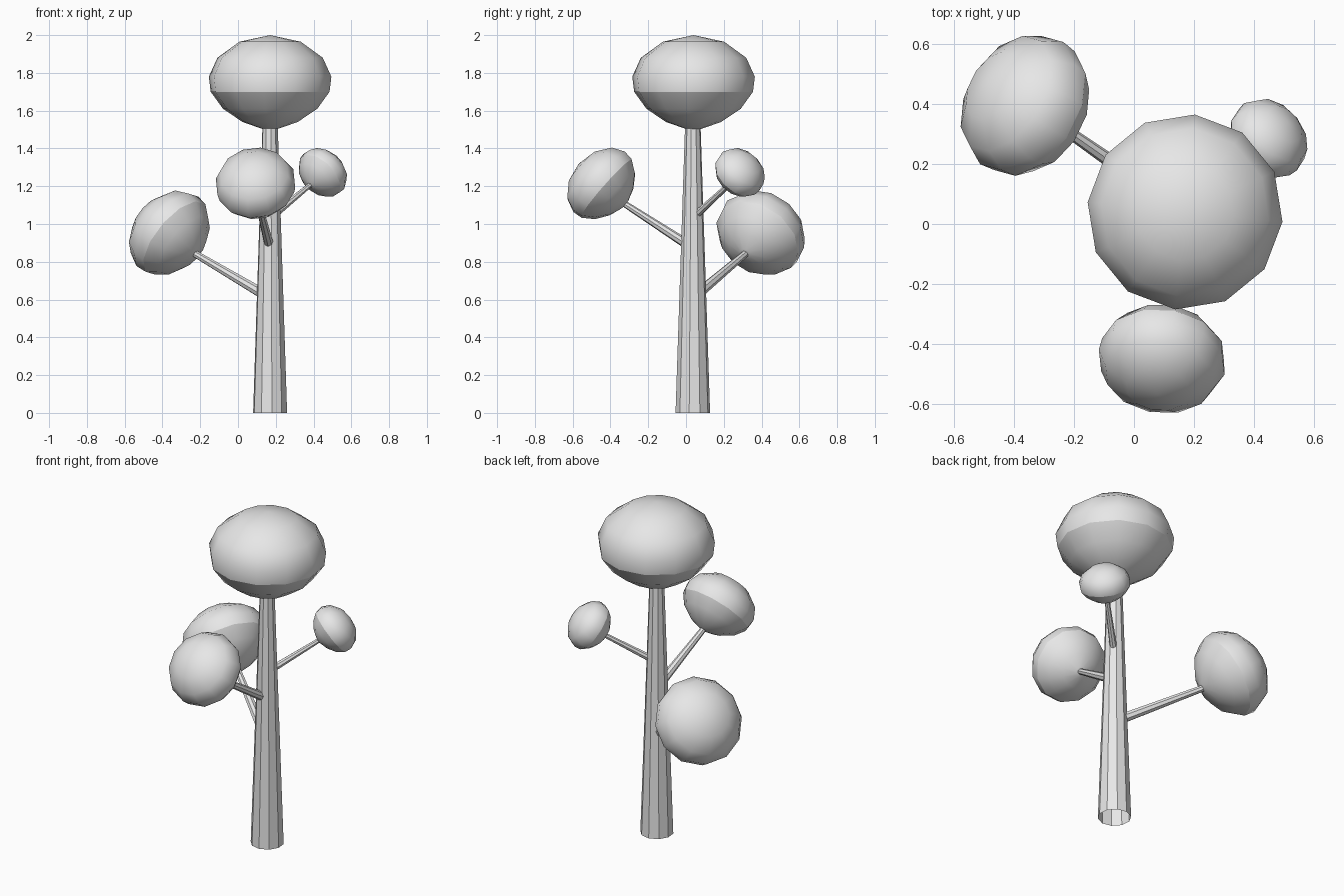
import bpy, bmesh, math
from mathutils import Vector, Matrix

cube = bpy.data.objects.get("Cube")
if cube:
    bpy.data.objects.remove(cube, do_unlink=True)

grey = bpy.data.materials.new("plain_grey")
grey.use_nodes = True
grey.diffuse_color = (0.8, 0.8, 0.8, 1)
grey.node_tree.nodes["Principled BSDF"].inputs["Base Color"].default_value = (0.8, 0.8, 0.8, 1)


def finish(name, bm):
    bmesh.ops.recalc_face_normals(bm, faces=bm.faces)
    mesh = bpy.data.meshes.new(name)
    bm.to_mesh(mesh)
    bm.free()
    mesh.materials.append(grey)
    obj = bpy.data.objects.new(name, mesh)
    bpy.context.collection.objects.link(obj)


def frame(origin, direction):
    return Matrix.Translation(origin) @ direction.to_track_quat('Z', 'Y').to_matrix().to_4x4()


# Tapered, open-ended stem between two points
def stem(name, start, end, r1, r2, sides, phase=0.0):
    start, end = Vector(start), Vector(end)
    span = end - start
    bm = bmesh.new()
    bmesh.ops.create_cone(bm, cap_ends=False, segments=sides, radius1=r1, radius2=r2, depth=span.length)
    place = frame((start + end) / 2, span) @ Matrix.Rotation(phase, 4, 'Z')
    bmesh.ops.transform(bm, matrix=place, verts=bm.verts)
    finish(name, bm)


# Foliage profile as (radius, height), rounded below a crisp rim
PROFILE = [(0.14, -0.98), (0.45, -0.84), (0.77, -0.56), (0.97, -0.2),
           (1, 0.12), (0.86, 0.52), (0.5, 0.86)]
RIM = 3
SIDES = 12


def foliage(name, centre, axis, radius, half_height):
    bm = bmesh.new()
    rings = []
    for r, h in PROFILE:
        ring = []
        for i in range(SIDES):
            a = math.tau * i / SIDES - 0.1
            ring.append(bm.verts.new((r * radius * math.cos(a), r * radius * math.sin(a), h * half_height)))
        rings.append(ring)
    low = bm.verts.new((0, 0, -1.02 * half_height))
    high = bm.verts.new((0, 0, half_height))
    for i in range(SIDES):
        j = (i + 1) % SIDES
        bm.faces.new((low, rings[0][j], rings[0][i]))
        bm.faces.new((high, rings[-1][i], rings[-1][j]))
        for a, b in zip(rings, rings[1:]):
            bm.faces.new((a[i], a[j], b[j], b[i]))
    for face in bm.faces:
        face.smooth = True
    for i in range(SIDES):
        bm.edges.get((rings[RIM][i], rings[RIM][(i + 1) % SIDES])).smooth = False
    bmesh.ops.transform(bm, matrix=frame(Vector(centre), Vector(axis)), verts=bm.verts)
    finish(name, bm)


# Trunk and main crown
stem("trunk", (0.17, 0.036, 0), (0.17, 0.036, 1.53), 0.092, 0.041, 10, math.radians(6))
foliage("top_crown", (0.17, 0.04, 1.75), (0, 0, 1), 0.326, 0.25)

# Side branches: name, base on trunk, foliage centre, foliage axis, radius, half height, branch radius
BRANCHES = [
    ("right", (0.15, 0.05, 0.62), (-0.358, 0.393, 0.948), (-0.70, 0.42, 0.58), 0.247, 0.19, 0.029),
    ("front", (0.165, 0.01, 0.89), (0.094, -0.445, 1.21), (-0.10, -0.75, 0.66), 0.214, 0.165, 0.026),
    ("left", (0.18, 0.045, 1.04), (0.446, 0.283, 1.27), (0.60, 0.53, 0.60), 0.143, 0.11, 0.021),
]
for name, base, centre, axis, radius, half, thick in BRANCHES:
    tip = Vector(centre) - Vector(axis).normalized() * half * 0.9
    stem(name + "_branch", base, tip, thick, thick * 0.65, 8)
    foliage(name + "_foliage", centre, axis, radius, half)
